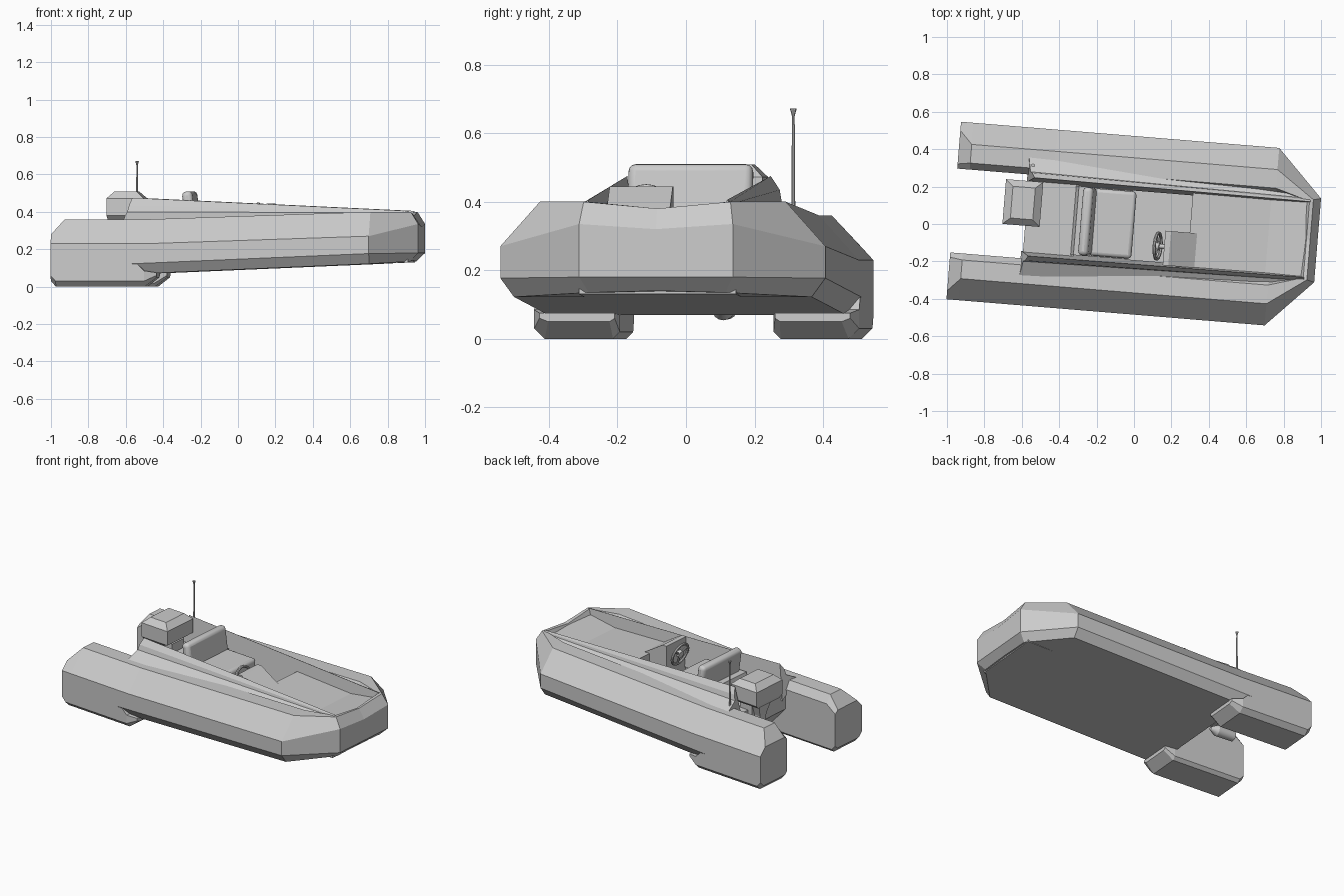
import bpy, bmesh
from math import radians, pi, cos, sin
from mathutils import Matrix, Vector

if "Cube" in bpy.data.objects:
    bpy.data.objects.remove(bpy.data.objects["Cube"])

# The whole boat is turned a little about z
TURN = Matrix.Translation((0, -0.007, 0)) @ Matrix.Rotation(radians(-4.7), 4, 'Z')


def finish(name, bm, bevel=0, smooth=False):
    bmesh.ops.recalc_face_normals(bm, faces=bm.faces)
    me = bpy.data.meshes.new(name)
    bm.to_mesh(me)
    bm.free()
    ob = bpy.data.objects.new(name, me)
    bpy.context.collection.objects.link(ob)
    ob.matrix_world = TURN
    if bevel:
        m = ob.modifiers.new("bevel", 'BEVEL')
        m.width, m.segments, m.limit_method = bevel, 3, 'ANGLE'
    if smooth:
        bpy.context.view_layer.objects.active = ob
        ob.select_set(True)
        bpy.ops.object.shade_smooth_by_angle(angle=radians(40))
        ob.select_set(False)
    return ob


def loft(name, rings):
    bm = bmesh.new()
    vs = [[bm.verts.new(p) for p in r] for r in rings]
    n = len(rings[0])
    for a, b in zip(vs, vs[1:]):
        for i in range(n):
            j = (i + 1) % n
            bm.faces.new((a[i], a[j], b[j], b[i]))
    bm.faces.new(vs[0])
    bm.faces.new(vs[-1])
    return finish(name, bm)


def prism(name, profile, v0, v1):
    return loft(name, [[(u, v, z) for u, z in profile] for v in (v0, v1)])


def box(name, center, size, tilt=0, bevel=0):
    bm = bmesh.new()
    M = Matrix.Translation(center) @ Matrix.Rotation(tilt, 4, 'Y') @ Matrix.Diagonal((*size, 1))
    bmesh.ops.create_cube(bm, size=1, matrix=M)
    return finish(name, bm, bevel, bevel > 0)


def rod(name, a, b, r1, r2, seg=12):
    a, b = Vector(a), Vector(b)
    d = b - a
    bm = bmesh.new()
    M = Matrix.Translation((a + b) / 2) @ d.to_track_quat('Z', 'Y').to_matrix().to_4x4()
    bmesh.ops.create_cone(bm, cap_ends=True, segments=seg, radius1=r1, radius2=r2,
                          depth=d.length, matrix=M)
    return finish(name, bm, 0, True)


def zb(u):  # height of the hull bottom
    return 0.07 + 0.043 * (u + 0.47)


# Side tube: angular section carried around the bow to the other side
def section(u, zu, zr):
    b = zb(u)
    return [(u, .225, b), (u, .436, b), (u, .476, b + .055), (u, .476, zu),
            (u, .36, zr), (u, .26, zr), (u, .225, zr - .05)]


stern = section(-.967, .23, .28)
stern[4:] = [(-.967, .43, .28), (-.967, .25, .28), (-.967, .225, .26)]
corner = [(.85, .15, .13), (.94, .20, .135), (.985, .225, .18), (.985, .225, .335),
          (.945, .215, .40), (.925, .205, .40), (.90, .20, .34)]
middle = [(.85, 0, .13), (.94, 0, .14), (.985, 0, .18), (.985, 0, .32),
          (.945, 0, .38), (.925, 0, .375), (.90, 0, .33)]
half = [stern, section(-.90, .23, .36), section(-.45, .23, .36),
        section(.74, .27, .40), corner]
other = [[(u, -v, z) for u, v, z in r] for r in reversed(half)]
loft("hull_tube", half + [middle] + other)

# Central hull with rear deck, cockpit floor and foredeck
prism("hull_body", [(-.48, zb(-.48)), (-.58, .18), (-.58, .30), (-.31, .30), (-.31, .20),
                    (.30, .20), (.30, .36), (.72, .34), (.93, .37), (.93, zb(.93))], -.23, .23)


# Mirrored stern feet and cockpit coamings
def foot_ring(u, low, top, s):
    return [(u, s * .225, top), (u, s * .225, low + .02), (u, s * .245, low),
            (u, s * .445, low), (u, s * .476, low + .03), (u, s * .476, top)]


def coaming(pts, us, s):
    return [(u, s * v, z) for u, (v, z) in zip(us, pts)]


for side, s in (("port", 1), ("starboard", -1)):
    nose = [(-.40, s * v, z) for v, z in
            ((.235, .075), (.235, .06), (.25, .05), (.43, .05), (.455, .06), (.455, .075))]
    loft("stern_foot_" + side, [foot_ring(-.967, .03, .14, s), foot_ring(-.94, 0, .14, s),
                                foot_ring(-.50, 0, .12, s), foot_ring(-.465, 0, .085, s), nose])
    loft("coaming_" + side, [
        coaming([(.185, .25), (.21, .475), (.235, .435), (.24, .40), (.325, .355)],
                [-.59, -.55, -.565, -.575, -.59], s),
        coaming([(.185, .25), (.203, .405), (.213, .40), (.22, .395), (.23, .385)],
                [.93] * 5, s)])

# Bench seat
prism("seat_base", [(-.35, .2), (-.31, .36), (-.22, .36), (-.22, .32), (-.02, .32), (-.02, .2)],
      -.185, .185)
box("seat_cushion", (-.115, 0, .335), (.23, .36, .06), bevel=.02)
box("seat_back", (-.25, 0, .425), (.055, .365, .17), radians(-8), .022)

# Helm console and steering wheel
prism("helm_console", [(.17, .2), (.17, .445), (.20, .445), (.34, .358), (.34, .2)], -.2, -.015)
wheel = Matrix.Translation((.135, -.10, .375)) @ Matrix.Rotation(radians(75), 4, 'Y')
bm = bmesh.new()
N, K = 24, 8
g = [[bm.verts.new(wheel @ Vector(((.07 + .009 * cos(b)) * cos(a), (.07 + .009 * cos(b)) * sin(a),
                                   .009 * sin(b))))
      for b in [2 * pi * k / K for k in range(K)]] for a in [2 * pi * i / N for i in range(N)]]
for i in range(N):
    for k in range(K):
        bm.faces.new((g[i][k], g[(i + 1) % N][k], g[(i + 1) % N][(k + 1) % K], g[i][(k + 1) % K]))
finish("steering_wheel_rim", bm, 0, True)
for i in range(3):
    a = 2 * pi * i / 3
    rod("steering_wheel_spoke", wheel @ Vector((0, 0, 0)),
        wheel @ Vector((.068 * cos(a), .068 * sin(a), 0)), .007, .006, 8)
rod("steering_wheel_hub", wheel @ Vector((0, 0, -.01)), wheel @ Vector((0, 0, .012)), .024, .024)
rod("steering_column", wheel @ Vector((0, 0, 0)), wheel @ Vector((0, 0, .06)), .012, .012)

# Outboard motor, set off to one side
MU, MV = -.602, .07


def cowl_ring(a0, a1, hw, z):
    return [(MU + a, MV + v, z) for a, v in ((a0, -hw), (a1, -hw), (a1, hw), (a0, hw))]


loft("motor_cowling", [cowl_ring(-.095, .06, .10, .36), cowl_ring(-.10, .10, .12, .38),
                       cowl_ring(-.10, .10, .12, .472), cowl_ring(-.06, .06, .085, .508)])
loft("motor_leg", [cowl_ring(-.07, .05, .06, .365), cowl_ring(-.05, .03, .03, .27),
                   cowl_ring(-.04, .03, .02, .09)])
box("motor_bracket", (-.565, MV, .30), (.09, .11, .12))
rod("motor_gearcase", (-.68, MV, .088), (-.56, MV, .088), .032, .034, 16)
rod("motor_gearcase_nose", (-.56, MV, .088), (-.515, MV, .088), .034, .01, 16)
box("motor_plate", (-.62, MV, .14), (.14, .09, .008))

# Antenna
rod("antenna_mast", (-.564, .275, .35), (-.564, .275, .655), .006, .004, 8)
rod("antenna_tip", (-.564, .275, .65), (-.564, .275, .672), .004, .010, 8)
